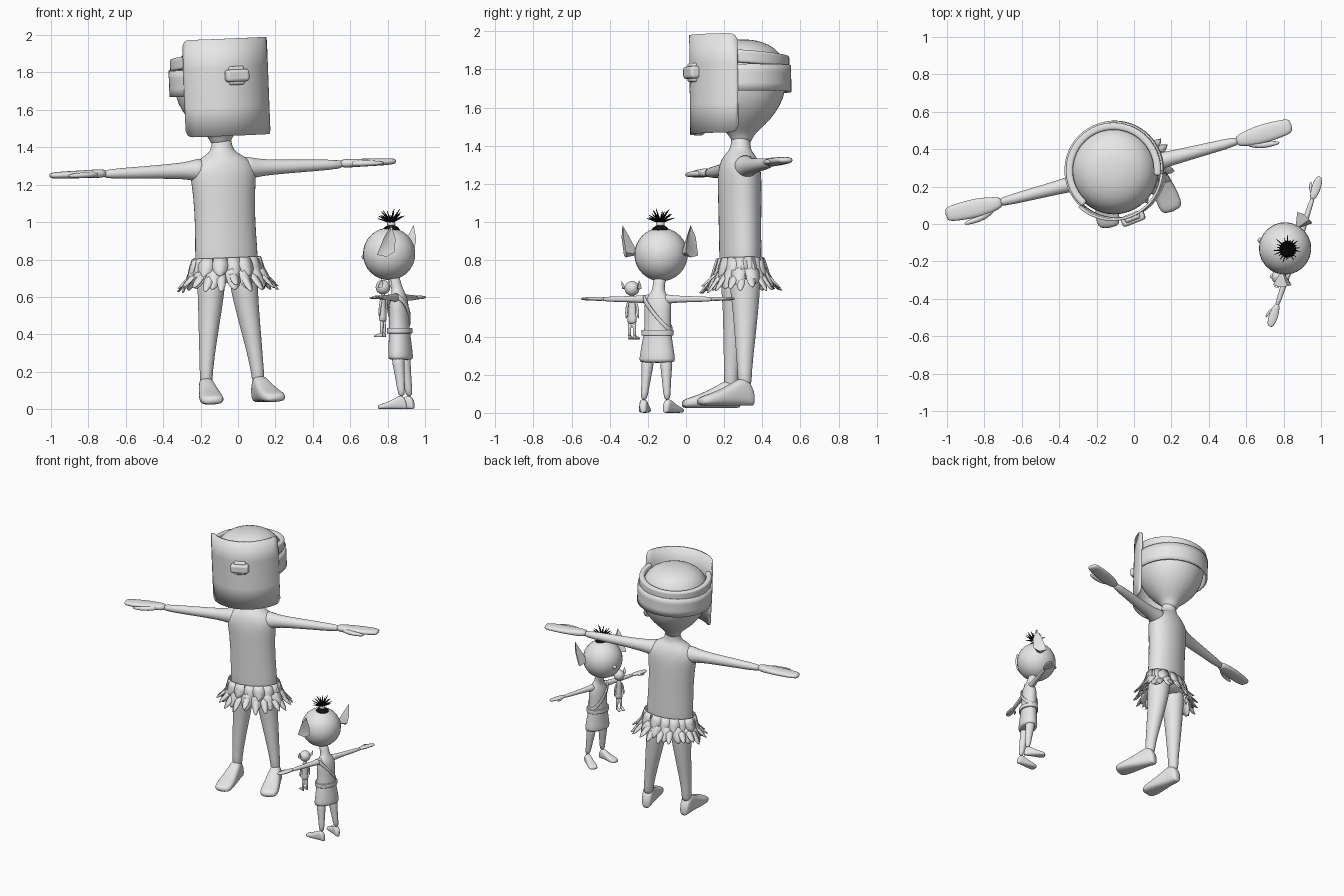
import bpy, bmesh, math, random
from mathutils import Matrix, Vector

if "Cube" in bpy.data.objects:
    bpy.data.objects.remove(bpy.data.objects["Cube"])

random.seed(4)
X, Y, Z = Vector((1, 0, 0)), Vector((0, 1, 0)), Vector((0, 0, 1))


def material(name, rgb):
    m = bpy.data.materials.new(name)
    m.diffuse_color = (*rgb, 1)
    m.use_nodes = True
    m.node_tree.nodes["Principled BSDF"].inputs["Base Color"].default_value = m.diffuse_color
    return m


GREY = material("pale_grey", (0.8, 0.8, 0.8))
BLACK = material("black", (0.005, 0.005, 0.005))


def T(x, y, z):
    return Matrix.Translation((x, y, z))


def R(deg, axis='Z'):
    return Matrix.Rotation(math.radians(deg), 4, axis)


def finish(name, bm, M, mat=GREY, subsurf=0, thick=0, bevel=0):
    bmesh.ops.recalc_face_normals(bm, faces=bm.faces)
    bm.transform(M)
    me = bpy.data.meshes.new(name)
    bm.to_mesh(me)
    bm.free()
    me.materials.append(mat)
    for p in me.polygons:
        p.use_smooth = True
    if not subsurf:
        me.set_sharp_from_angle(angle=math.radians(42))
    ob = bpy.data.objects.new(name, me)
    bpy.context.scene.collection.objects.link(ob)
    if thick:
        mod = ob.modifiers.new("thickness", 'SOLIDIFY')
        mod.thickness, mod.offset = thick, 0
    if bevel:
        mod = ob.modifiers.new("round", 'BEVEL')
        mod.width, mod.segments = bevel, 3
    if subsurf:
        mod = ob.modifiers.new("smooth", 'SUBSURF')
        mod.levels = mod.render_levels = subsurf
    return ob


def loft(name, M, secs, u=X, v=Y, n=16, e=1.0, mat=GREY, subsurf=1):
    """Skin through rings given as (x, y, z, half size on u, half size on v)."""
    bm = bmesh.new()
    rings = []
    pw = lambda c: math.copysign(abs(c) ** e, c)
    for x, y, z, a, b in secs:
        ring = []
        for i in range(n):
            t = 2 * math.pi * i / n
            ring.append(bm.verts.new(Vector((x, y, z)) + u * a * pw(math.cos(t)) + v * b * pw(math.sin(t))))
        rings.append(ring)
    for p, q in zip(rings, rings[1:]):
        for i in range(n):
            bm.faces.new((p[i], p[(i + 1) % n], q[(i + 1) % n], q[i]))
    bm.faces.new(rings[0])
    bm.faces.new(rings[-1])
    return finish(name, bm, M, mat, subsurf)


def band(name, M, rx, ry, a0, a1, z0, z1, thick, tx=0, ty=0, corner=0, bevel=0, n=40):
    """Curved plate round an ellipse, angles in degrees from the front."""
    bm = bmesh.new()
    cols = []
    for i in range(n + 1):
        t = i / n
        a = math.radians(a0 + (a1 - a0) * t)
        k = 1.0
        if corner:
            d = max(0, abs(2 * t - 1) - (1 - corner)) / corner
            k = 1 - 0.13 * (1 - math.sqrt(max(0, 1 - d * d)))
        zc, h = (z0 + z1) / 2 + tx * math.sin(a) + ty * math.cos(a), (z1 - z0) / 2 * k
        cols.append([bm.verts.new((rx * math.sin(a), -ry * math.cos(a), zc + h * s)) for s in (-1, -.4, .4, 1)])
    for p, q in zip(cols, cols[1:]):
        for j in range(3):
            bm.faces.new((p[j], q[j], q[j + 1], p[j + 1]))
    bmesh.ops.remove_doubles(bm, verts=bm.verts, dist=1e-4)
    return finish(name, bm, M, thick=thick, bevel=bevel)


def ball(name, M, r, mat=GREY):
    bm = bmesh.new()
    bmesh.ops.create_uvsphere(bm, u_segments=24, v_segments=16, radius=r)
    return finish(name, bm, M, mat)


def foot(name, M):
    # heel to toe, sole at z = 0
    loft(name, M, [(0, .05, .03, .022, .028), (0, .035, .055, .036, .055), (0, -.01, .08, .042, .08),
                   (0, -.07, .06, .05, .06), (0, -.15, .04, .062, .04), (0, -.22, .028, .066, .028),
                   (0, -.262, .022, .05, .02)], X, Z, e=.7)


def ear(name, M, s):
    # flared cup: rim, root at the head, sunken middle
    rim = [(.188, .075, .155), (.205, .04, .09), (.205, 0, -.005), (.18, .045, -.015), (.165, .085, .01), (.175, .095, .08)]
    bm = bmesh.new()
    vs = [bm.verts.new((s * x, y, z)) for x, y, z in rim]
    root, mid = bm.verts.new((s * .115, .02, .0)), bm.verts.new((s * .172, .05, .045))
    for i in range(6):
        for c in (root, mid):
            bm.faces.new((vs[i], vs[(i + 1) % 6], c))
    finish(name, bm, M)


# ---------------- tall figure ----------------
B = T(-.08, .28, 1.285) @ R(14.5) @ R(-2.3, 'Y') @ T(0, 0, -1.285)
loft("tall_torso", B, [(0, 0, .70, .13, .09), (0, 0, .76, .175, .107), (0, 0, .85, .172, .107),
     (0, 0, 1.0, .166, .109), (0, 0, 1.15, .17, .111), (0, 0, 1.24, .182, .112), (0, 0, 1.30, .18, .102),
     (0, 0, 1.345, .125, .085), (0, .003, 1.37, .075, .062), (0, .008, 1.40, .055, .05), (0, .01, 1.48, .052, .05)], n=20)

for s, side in ((-1, "left"), (1, "right")):
    loft(side + "_tall_arm", B, [(s * x, 0, 1.283, r, r) for x, r in
         ((.10, .075), (.16, .056), (.22, .045), (.32, .039), (.48, .032), (.69, .025))], Y, Z)
    loft(side + "_tall_hand", B, [(s * x, y, 1.287, a, b) for x, y, a, b in
         ((.64, 0, .027, .024), (.71, 0, .043, .023), (.78, .003, .052, .021), (.86, .005, .049, .02),
          (.93, .008, .043, .018), (.957, .008, .03, .012))], Y, Z, e=.8)
    loft(side + "_tall_thumb", B, [(s * .69, -.02, 1.285, .02, .016), (s * .76, -.052, 1.283, .021, .017),
         (s * .82, -.06, 1.282, .016, .015), (s * .875, -.064, 1.282, .008, .008)], Y, Z, n=10)
    loft(side + "_tall_leg", B, [(s * .085, 0, .78, .075, .085), (s * .088, 0, .68, .078, .085),
         (s * .1, 0, .55, .066, .07), (s * .122, -.01, .38, .05, .055), (s * .142, -.02, .2, .034, .036),
         (s * .145, -.02, .12, .036, .04)])
    foot(side + "_tall_foot", B @ T(s * .146, -.02, .03) @ R(s * 6.5))

# leaf skirt in overlapping rows
bm = bmesh.new()
for count, z0, z1, f0, f1, w in ((16, .81, .70, .004, .035, .042), (15, .77, .65, .008, .065, .04), (20, .74, .645, .01, .095, .024)):
    for i in range(count):
        t = 2 * math.pi * (i + random.uniform(-.2, .2)) / count
        d = Vector((math.cos(t), math.sin(t), 0))
        tan = Vector((-.175 * d.y, .108 * d.x, 0)).normalized()
        p0 = Vector((.175 * d.x, .108 * d.y, z0)) + d * f0
        p1 = Vector((.175 * d.x, .108 * d.y, z1 + random.uniform(-.02, .02))) + d * f1
        rows = []
        for k, ww in ((0, .8), (.4, 1), (.7, .9), (.9, .55), (1, .12)):
            c = p0.lerp(p1, k)
            rows.append([bm.verts.new(c + tan * w * ww * q + d * .008 * (1 - abs(q))) for q in (-1, 0, 1)])
        for p, q in zip(rows, rows[1:]):
            for j in (0, 1):
                bm.faces.new((p[j], p[j + 1], q[j + 1], q[j]))
finish("leaf_skirt", bm, B, thick=.005)

# head, face mask, strap and rolled headband
H = B @ T(-.004, .014, 0) @ R(7)
loft("tall_head", H, [(0, 0, z, r, r) for z, r in
     ((1.41, .052), (1.445, .058), (1.475, .085), (1.51, .127), (1.57, .182), (1.64, .222), (1.72, .241),
      (1.8, .238), (1.865, .22), (1.915, .178), (1.945, .115), (1.958, .045))], n=24)
band("face_mask", H, .262, .262, -65, 65, 1.462, 1.982, .014, corner=.16)
band("mask_strap", H, .258, .258, 60, 300, 1.68, 1.82, .012)
band("rolled_headband", H, .236, .236, 62, 298, 1.82, 1.888, .038, ty=.02, bevel=.012)
bm = bmesh.new()
bmesh.ops.create_cube(bm, size=1, matrix=T(0, -.277, 1.783) @ Matrix.Diagonal((.13, .055, .065, 1)))
finish("mask_nose", bm, H, bevel=.016)
bm = bmesh.new()
bmesh.ops.create_cube(bm, size=1, matrix=T(0, -.268, 1.783) @ Matrix.Diagonal((.085, .04, .1, 1)))
finish("mask_nose_plate", bm, H, bevel=.012)

# ---------------- small figure ----------------
S = T(.86, -.148, 0) @ R(-108.4)
loft("small_dress", S, [(0, .01, .262, .097, .062), (0, .01, .275, .1, .065), (0, .008, .34, .09, .06),
     (0, .003, .42, .074, .055), (0, 0, .5, .07, .052), (0, 0, .57, .077, .05), (0, 0, .608, .06, .04),
     (0, -.005, .635, .034, .032), (0, -.02, .67, .032, .032), (0, -.035, .72, .036, .036)])
band("small_belt", S @ T(0, .004, 0), .08, .06, 0, 360, .405, .435, .012, bevel=.004)
band("small_sash", S, .073, .056, 0, 360, .505, .533, .01, tx=.085)
for s, side in ((-1, "left"), (1, "right")):
    loft(side + "_small_arm", S, [(s * x, 0, .596, r, r) for x, r in
         ((.03, .03), (.075, .022), (.12, .018), (.22, .015), (.32, .012))], Y, Z, n=12)
    loft(side + "_small_hand", S, [(s * x, 0, .598, a, b) for x, a, b in
         ((.29, .013, .012), (.33, .023, .011), (.37, .027, .01), (.41, .02, .008), (.423, .01, .005))], Y, Z, n=12)
    loft(side + "_small_thumb", S, [(s * .32, -.012, .596, .01, .008), (s * .355, -.033, .595, .009, .007),
         (s * .385, -.036, .595, .004, .004)], Y, Z, n=8)
    loft(side + "_small_leg", S, [(s * .05, .01, .3, .036, .038), (s * .052, .015, .24, .032, .034),
         (s * .058, .028, .15, .022, .024), (s * .065, .038, .06, .019, .02)], n=12)
    foot(side + "_small_foot", S @ T(s * .066, .04, 0) @ R(s * 14) @ Matrix.Scale(.5, 4))

SH = S @ T(0, -.055, .83)
ball("small_head", SH, .14)
ball("small_nose", SH @ T(0, -.14, -.015), .014)
for s, side in ((-1, "left"), (1, "right")):
    ear(side + "_small_ear", SH, s)

# tied tuft of hair
TU = SH @ T(0, .012, 0)
loft("hair_patch", TU, [(0, 0, .118, .056, .056), (0, 0, .138, .044, .044), (0, 0, .156, .02, .02)], mat=BLACK)
loft("hair_tie", TU, [(0, 0, z, r, r) for z, r in ((.148, .018), (.153, .023), (.167, .023), (.172, .018))], n=12)
bm = bmesh.new()
for i in range(22):
    tilt = (68, 60, 38)[i % 3] + random.uniform(-6, 6)
    L = random.uniform(.07, .088)
    D = T(0, 0, .168) @ R(i * 360 / 22) @ R(tilt, 'Y')
    bmesh.ops.create_cone(bm, segments=5, radius1=.008, radius2=.0015, depth=L, cap_ends=True, matrix=D @ T(0, 0, L / 2))
finish("hair_tuft", bm, TU, BLACK)

# ---------------- rag doll carried under the arm ----------------
D = T(.775, -.283, 0) @ R(-118)
DH = D @ T(0, 0, .652)
ball("doll_head", DH, .039)
loft("doll_body", D, [(0, 0, z, a, b) for z, a, b in
     ((.465, .026, .02), (.49, .027, .02), (.55, .021, .016), (.59, .022, .015), (.61, .01, .01), (.63, .01, .01))], n=12)
for s, side in ((-1, "left"), (1, "right")):
    ear(side + "_doll_ear", DH @ Matrix.Scale(.28, 4), s)
    loft(side + "_doll_arm", D, [(s * .016, 0, .594, .008, .008), (s * .032, 0, .56, .007, .007),
         (s * .036, -.004, .49, .009, .007)], n=8)
    loft(side + "_doll_leg", D, [(s * .013, 0, .48, .012, .012), (s * .015, 0, .43, .009, .009),
         (s * .016, 0, .40, .009, .01)], n=8)
    foot(side + "_doll_foot", D @ T(s * .016, 0, .385) @ Matrix.Scale(.17, 4))
